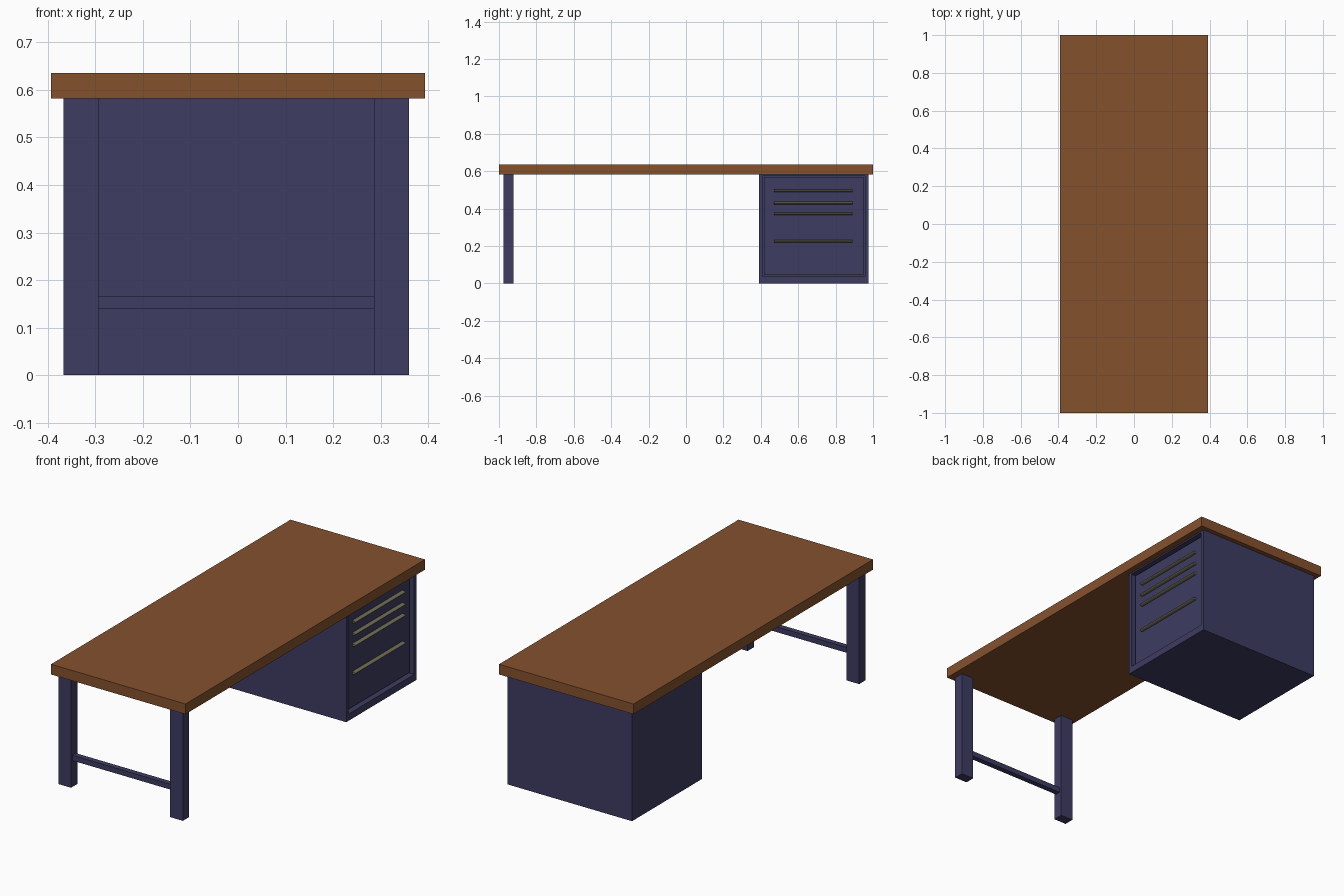
import bpy, bmesh, math
from mathutils import Vector

cube = bpy.data.objects.get("Cube")
if cube:
    bpy.data.objects.remove(cube, do_unlink=True)


def material(name, rgb):
    m = bpy.data.materials.new(name)
    m.use_nodes = True
    m.diffuse_color = (*rgb, 1)
    m.node_tree.nodes["Principled BSDF"].inputs["Base Color"].default_value = (*rgb, 1)
    return m


wood = material("brown wood", (0.235, 0.083, 0.027))
paint = material("dark blue paint", (0.048, 0.045, 0.122))
metal = material("dull brass", (0.17, 0.155, 0.09))


def finish(name, bm, mat):
    mesh = bpy.data.meshes.new(name)
    bm.to_mesh(mesh)
    bm.free()
    mesh.materials.append(mat)
    obj = bpy.data.objects.new(name, mesh)
    bpy.context.collection.objects.link(obj)
    return obj


def box_bm(x, y, z):
    """Box from (min, max) ranges on each axis."""
    bm = bmesh.new()
    bmesh.ops.create_cube(bm, size=1)
    for v in bm.verts:
        v.co = Vector([r[0] if c < 0 else r[1] for c, r in zip(v.co, (x, y, z))])
    return bm


def box(name, x, y, z, mat):
    return finish(name, box_bm(x, y, z), mat)


TOP = 0.582
LEFT, RIGHT = -0.367, 0.36

# Worktop
box("worktop", (-0.393, 0.393), (-1, 1), (TOP, 0.636), wood)

# Front legs and the rail joining them
box("right_leg", (LEFT, -0.294), (-0.975, -0.922), (0, TOP), paint)
box("left_leg", (0.286, RIGHT), (-0.975, -0.922), (0, TOP), paint)
box("leg_rail", (-0.294, 0.286), (-0.963, -0.934), (0.139, 0.167), paint)

# Drawer cabinet: box with a recessed opening on the +x side
bm = box_bm((LEFT, RIGHT), (0.39, 0.975), (0, TOP))
opening = max(bm.faces, key=lambda f: f.calc_center_median().x)
bmesh.ops.inset_region(bm, faces=[opening], thickness=0.01)
for v in opening.verts:
    v.co.y = 0.408 if v.co.y < 0.6 else 0.957
    v.co.z = 0.036 if v.co.z < 0.3 else 0.574
pushed = bmesh.ops.extrude_discrete_faces(bm, faces=[opening])["faces"][0]
for v in pushed.verts:
    v.co.x -= 0.035
finish("cabinet", bm, paint)

# Drawer front panel, set back with a narrow gap around it
box("drawer_front", (0.32, 0.339), (0.416, 0.949), (0.044, 0.568), paint)

# Rounded drawer pulls
for i, z in enumerate((0.495, 0.43, 0.372, 0.225)):
    bm = bmesh.new()
    ring = [bm.verts.new((0.339 + 0.018 * math.sin(a), 0.47, z + 0.007 * math.cos(a)))
            for a in (math.pi * k / 6 for k in range(7))]
    face = bm.faces.new(ring)
    ext = bmesh.ops.extrude_face_region(bm, geom=[face])["geom"]
    bmesh.ops.translate(bm, vec=(0, 0.42, 0),
                        verts=[g for g in ext if isinstance(g, bmesh.types.BMVert)])
    bmesh.ops.recalc_face_normals(bm, faces=bm.faces)
    finish(f"drawer_pull_{i + 1}", bm, metal)
